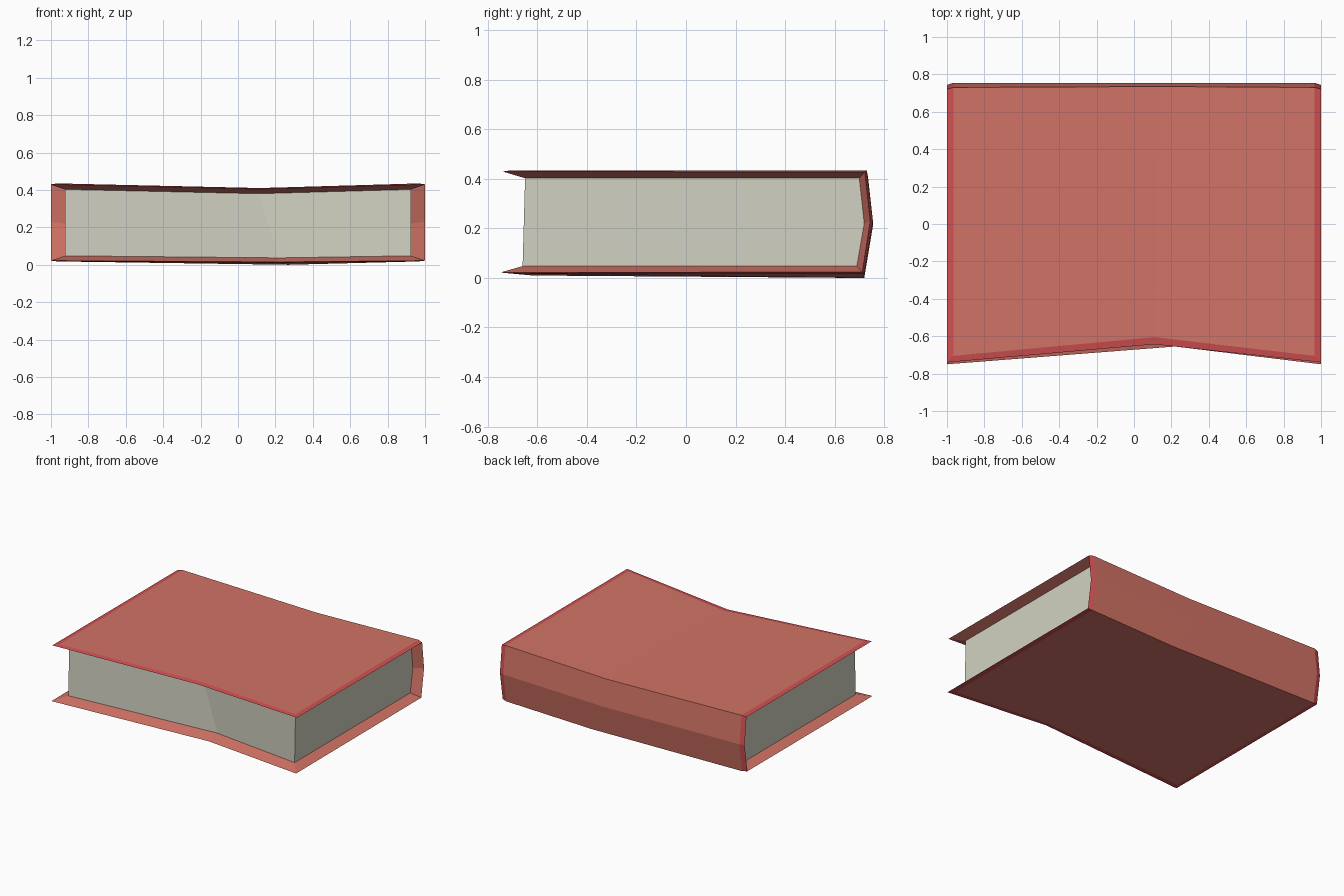
import bpy
import bmesh

cube = bpy.data.objects.get("Cube")
if cube:
    bpy.data.objects.remove(cube, do_unlink=True)


def material(name, rgb):
    mat = bpy.data.materials.new(name)
    mat.use_nodes = True
    mat.diffuse_color = (*rgb, 1)
    mat.node_tree.nodes["Principled BSDF"].inputs["Base Color"].default_value = (*rgb, 1)
    return mat


cover_red = material("salmon cover", (0.64, 0.17, 0.13))
edge_red = material("red edge trim", (0.64, 0.08, 0.085))
paper = material("pale paper", (0.64, 0.64, 0.54))

# C-shaped sections running top front, top back, spine, bottom back, bottom front.
# Each row: y and z at both ends, then x, y and z at the sagging middle.
OUTER = (0.965, [(-0.705, 0.435, 0.11, -0.605, 0.41),
                 (0.73, 0.435, 0.13, 0.735, 0.41),
                 (0.755, 0.23, 0.15, 0.755, 0.21),
                 (0.72, 0.018, 0.27, 0.72, 0.0),
                 (-0.705, 0.018, 0.22, -0.62, 0.01)])
TIP = (1.0, [(-0.74, 0.43, 0.11, -0.643, 0.405),
             (0.722, 0.428, 0.13, 0.725, 0.40),
             (0.744, 0.23, 0.15, 0.744, 0.21),
             (0.712, 0.024, 0.27, 0.712, 0.01),
             (-0.75, 0.022, 0.22, -0.655, 0.015)])
INNER = (0.925, [(-0.65, 0.403, 0.11, -0.555, 0.38),
                 (0.70, 0.403, 0.13, 0.70, 0.38),
                 (0.72, 0.22, 0.15, 0.72, 0.21),
                 (0.69, 0.048, 0.25, 0.69, 0.035),
                 (-0.66, 0.048, 0.22, -0.555, 0.037)])


def grid_verts(bm, section):
    half, rows = section
    return [[bm.verts.new((-half, y, z)), bm.verts.new((mx, my, mz)), bm.verts.new((half, y, z))]
            for y, z, mx, my, mz in rows]


def fill_grid(bm, grid, index=0):
    for a, b in zip(grid, grid[1:]):
        for i in range(2):
            bm.faces.new((a[i], a[i + 1], b[i + 1], b[i])).material_index = index


def border(grid):
    right = [row[2] for row in grid[1:-1]]
    left = [row[0] for row in grid[1:-1]]
    return grid[0] + right + grid[-1][::-1] + left[::-1]


def bridge(bm, first, second, index=0):
    a, b = border(first), border(second)
    for i in range(len(a)):
        j = (i + 1) % len(a)
        bm.faces.new((a[i], a[j], b[j], b[i])).material_index = index


def finish(bm, name, materials):
    bmesh.ops.recalc_face_normals(bm, faces=bm.faces)
    mesh = bpy.data.meshes.new(name)
    bm.to_mesh(mesh)
    bm.free()
    for mat in materials:
        mesh.materials.append(mat)
    obj = bpy.data.objects.new(name, mesh)
    bpy.context.collection.objects.link(obj)


# Cover: outer skin, bevelled trim, sloping lip and inner skin
bm = bmesh.new()
outer, tip, inner = (grid_verts(bm, s) for s in (OUTER, TIP, INNER))
fill_grid(bm, outer)
bridge(bm, outer, tip, 1)
bridge(bm, tip, inner)
fill_grid(bm, inner)
finish(bm, "book_cover", [cover_red, edge_red])

# Pages: solid block filling the inside of the cover
bm = bmesh.new()
block = grid_verts(bm, INNER)
fill_grid(bm, block + block[:1])
for side in (0, 2):
    bm.faces.new([row[side] for row in block])
finish(bm, "page_block", [paper])
